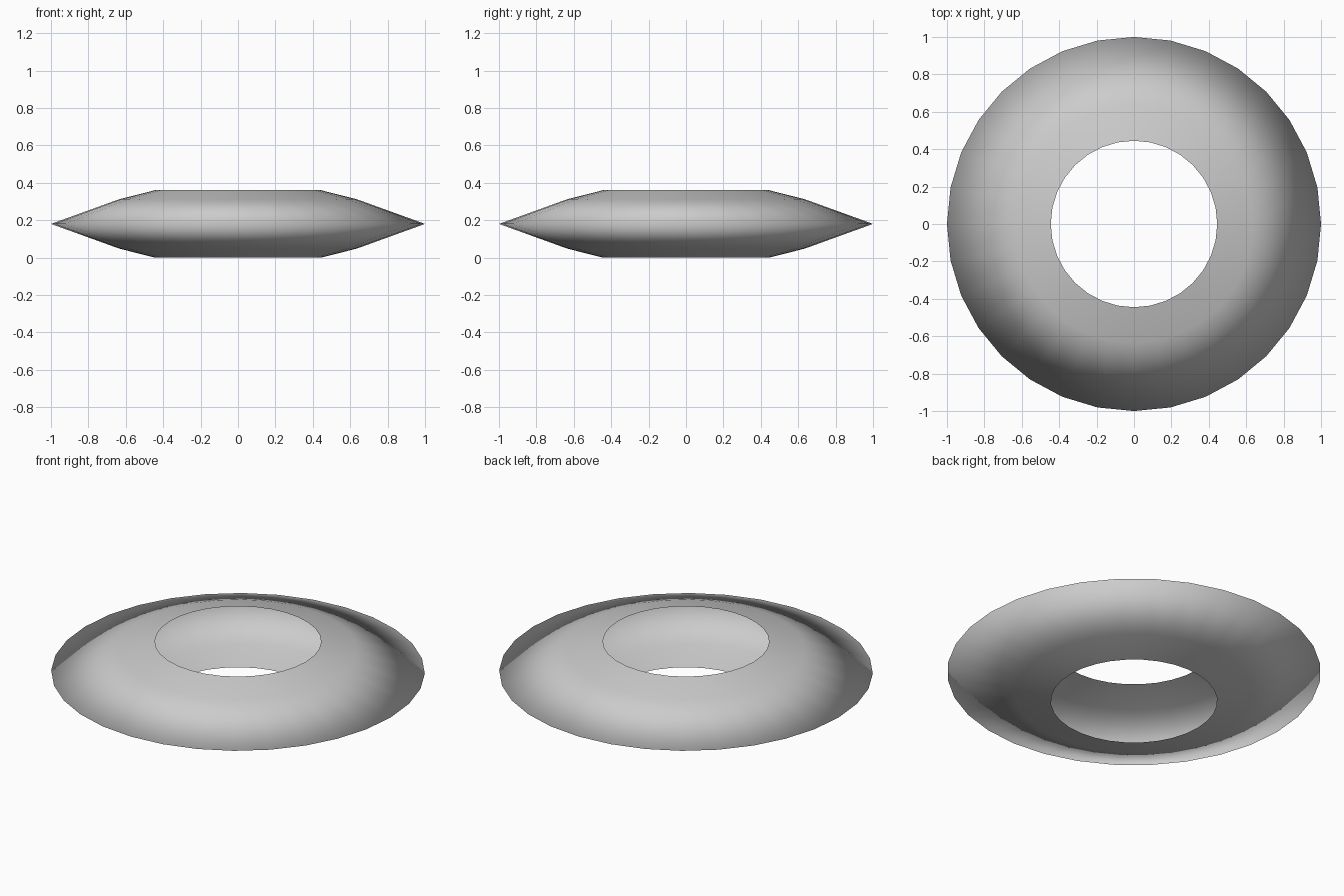
import bpy, bmesh
from math import cos, sin, pi

if "Cube" in bpy.data.objects:
    bpy.data.objects.remove(bpy.data.objects["Cube"])

SIDES = 32
# Open cross-section (radius, height): upper lip, shoulder, rim, shoulder, lower lip
profile = [(0.445, 0.36), (0.635, 0.312), (1.0, 0.18), (0.635, 0.048), (0.445, 0.0)]

bm = bmesh.new()
rings = [[bm.verts.new((r * cos(2 * pi * i / SIDES), r * sin(2 * pi * i / SIDES), z))
          for i in range(SIDES)] for r, z in profile]

# Hollow shell: skin neighbouring rings, leaving the central hole open
for upper, lower in zip(rings, rings[1:]):
    for i in range(SIDES):
        j = (i + 1) % SIDES
        face = bm.faces.new((upper[i], lower[i], lower[j], upper[j]))
        face.smooth = True

mesh = bpy.data.meshes.new("ring_shell")
bm.to_mesh(mesh)
bm.free()
bpy.context.collection.objects.link(bpy.data.objects.new("ring_shell", mesh))
